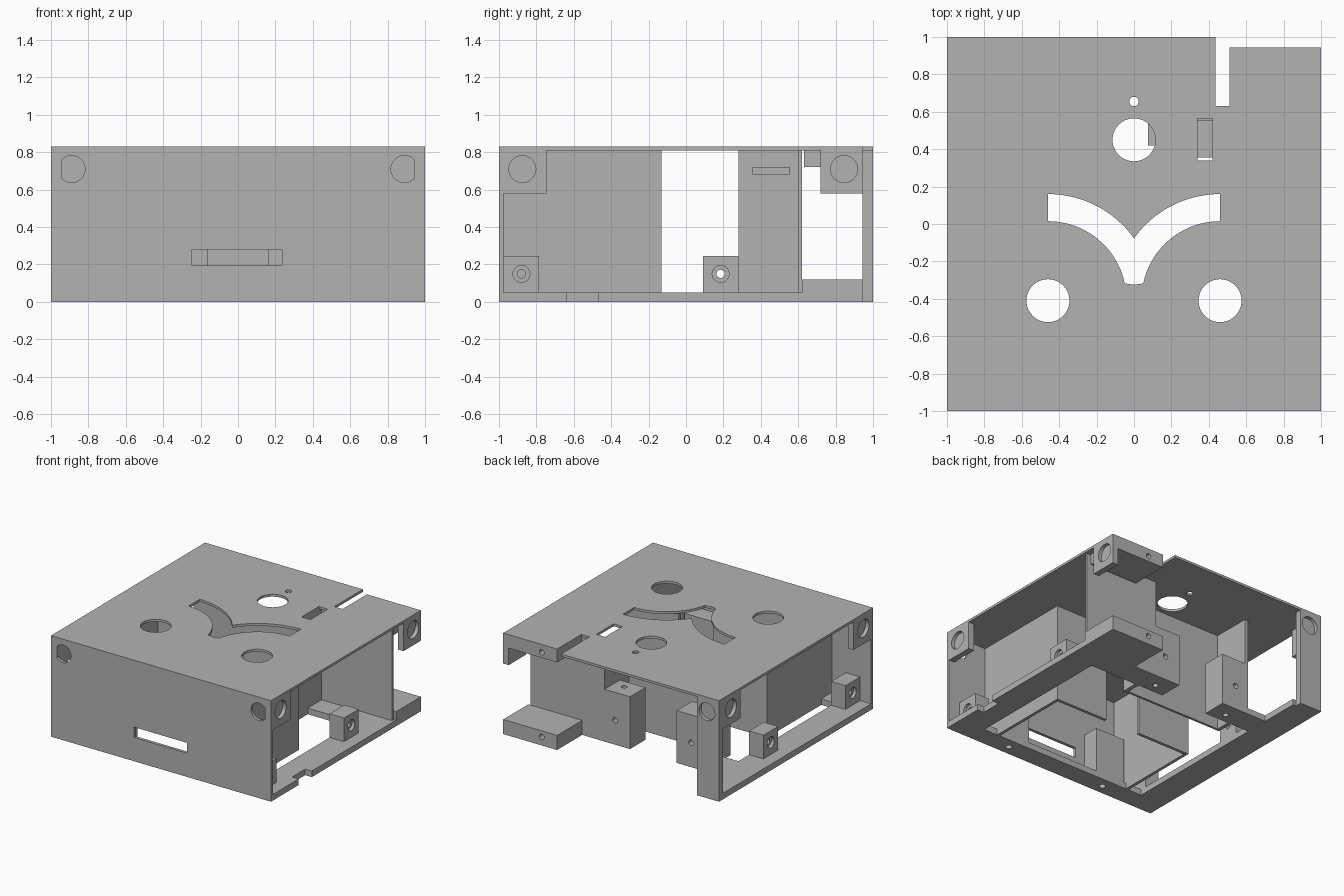
import bpy, bmesh
from math import sin, cos, radians, acos, degrees
from mathutils import Matrix

cube = bpy.data.objects.get("Cube")
if cube:
    bpy.data.objects.remove(cube, do_unlink=True)

gray = bpy.data.materials.new("plain gray")
gray.use_nodes = True
gray.diffuse_color = (0.45, 0.45, 0.45, 1)
gray.node_tree.nodes["Principled BSDF"].inputs["Base Color"].default_value = gray.diffuse_color

TOP, CEIL, FLOOR = 0.83, 0.81, 0.05


def finish(name, bm):
    bmesh.ops.recalc_face_normals(bm, faces=bm.faces)
    mesh = bpy.data.meshes.new(name)
    bm.to_mesh(mesh)
    bm.free()
    mesh.materials.append(gray)
    obj = bpy.data.objects.new(name, mesh)
    bpy.context.collection.objects.link(obj)
    return obj


def box(name, x, y, z):
    bm = bmesh.new()
    bmesh.ops.create_cube(bm, size=1)
    for v in bm.verts:
        v.co = [r[0] if c < 0 else r[1] for c, r in zip(v.co, (x, y, z))]
    return finish(name, bm)


def prism(name, points, z0, z1):
    bm = bmesh.new()
    face = bm.faces.new([bm.verts.new((px, py, z0)) for px, py in points])
    new = bmesh.ops.extrude_face_region(bm, geom=[face])["geom"]
    bmesh.ops.translate(bm, vec=(0, 0, z1 - z0),
                        verts=[g for g in new if isinstance(g, bmesh.types.BMVert)])
    return finish(name, bm)


def rod(axis, centre, radius, depth):
    """Round cutter along an axis."""
    bm = bmesh.new()
    turn = {"x": Matrix.Rotation(radians(90), 4, "Y"),
            "y": Matrix.Rotation(radians(90), 4, "X"), "z": Matrix()}[axis]
    bmesh.ops.create_cone(bm, cap_ends=True, segments=40, radius1=radius, radius2=radius,
                          depth=depth, matrix=Matrix.Translation(centre) @ turn)
    return finish("cutter", bm)


def cut(obj, *cutters, op="DIFFERENCE"):
    for c in cutters:
        c.hide_render = True
        mod = obj.modifiers.new("cut", "BOOLEAN")
        mod.operation, mod.solver, mod.object = op, "EXACT", c
        bpy.context.view_layer.objects.active = obj
        bpy.ops.object.modifier_apply(modifier=mod.name)
        bpy.data.objects.remove(c, do_unlink=True)
    return obj


def mirrored(a, b, side):
    return (a, b) if side > 0 else (-b, -a)


# Winged opening: two ring pieces that meet in the middle
CX, CY, R_OUT, R_IN = 0.46, -0.405, 0.565, 0.42


def arc(radius, start, end, n=16):
    return [(CX + radius * cos(radians(start + (end - start) * i / n)),
             CY + radius * sin(radians(start + (end - start) * i / n))) for i in range(n + 1)]


meet = 180 - degrees(acos(CX / R_OUT))
half = arc(R_OUT, meet, 90)[1:] + arc(R_IN, 90, 168)
tip_y = CY + R_OUT * sin(radians(meet))
wing = [(0, tip_y)] + half + [(0, -0.325)] + [(-px, py) for px, py in reversed(half)]

# Top plate with its openings
top = prism("top_plate", [(-1, -1), (1, -1), (1, 0.945), (0.51, 0.945), (0.51, 0.63),
                          (0.435, 0.63), (0.435, 1), (-1, 1)], CEIL, TOP)
cut(top, prism("cutter", wing, 0.7, 0.9),
    rod("z", (-CX, -0.41, 0.8), 0.115, 0.3), rod("z", (CX, -0.41, 0.8), 0.115, 0.3),
    rod("z", (0, 0.45, 0.8), 0.115, 0.3), rod("z", (0, 0.655, 0.8), 0.025, 0.3),
    box("cutter", (0.34, 0.42), (0.34, 0.565), (0.7, 0.9)))
box("slot_tab", (0.34, 0.42), (0.355, 0.555), (0.68, 0.72))

# Front wall with a slot and two round holes, each trimmed on its outer side
front = box("front_wall", (-1, 1), (-1, -0.975), (0, CEIL))
cut(front, box("cutter", (-0.245, 0.235), (-1.1, -0.9), (0.195, 0.28)))
for s in (1, -1):
    hole = cut(rod("y", (s * 0.89, -1, 0.71), 0.072, 0.2),
               box("cutter", mirrored(0.6, 0.945, s), (-2, 0), (0, 1)), op="INTERSECT")
    cut(front, hole)

# Back corner post on the right side of the model
post = box("back_post", (-1, -0.8), (0.945, 1), (0, CEIL))
cut(post, rod("y", (-0.89, 1, 0.71), 0.072, 0.06))

for s, side in ((1, "left"), (-1, "right")):
    # Corner legs with shallow round recesses
    for y0, y1, yc, end in ((-0.975, -0.745, -0.875, "front"), (0.72, 0.945, 0.845, "back")):
        leg = box(f"{side}_{end}_leg", mirrored(0.95, 1, s), (y0, y1), (0.58, CEIL))
        cut(leg, rod("x", (s, yc, 0.71), 0.072, 0.06))

    # Bottom rail and its drilled blocks
    rail = box(f"{side}_bottom_rail", mirrored(0.77, 1, s), (-0.975, 0.945), (0, FLOOR))
    if s > 0:
        cut(rail, box("cutter", (0.94, 1.1), (-0.64, -0.47), (-0.1, 0.1)))
    for y0, y1, end in ((-0.975, -0.785, "front"), (0.09, 0.28, "middle")):
        mid = (y0 + y1) / 2
        block = box(f"{side}_{end}_rail_block", mirrored(0.77, 0.9, s), (y0, y1), (FLOOR, 0.245))
        cut(block, rod("x", (s * 0.9, mid, 0.15), 0.045, 0.05),
            rod("x", (s * 0.83, mid, 0.15), 0.022, 0.3))

    # Front compartment walls, screw columns and ledges
    box(f"{side}_compartment_side", mirrored(0.62, 0.645, s), (-0.975, -0.13), (0, CEIL))
    box(f"{side}_compartment_back", mirrored(0.16, 0.645, s), (-0.155, -0.13), (0, CEIL))
    column = box(f"{side}_front_column", mirrored(0.33, 0.6, s), (-0.975, -0.835), (FLOOR, 0.42))
    cut(column, rod("z", (s * 0.46, -0.92, FLOOR), 0.025, 0.3))
    ledge = box(f"{side}_ledge", mirrored(0.33, 0.62, s), (-0.27, -0.155), (0.13, 0.42))
    cut(ledge, rod("z", (s * 0.467, -0.2, 0.13), 0.025, 0.3))

# Front strip of the bottom
strip = box("front_bottom_strip", (-0.77, 0.77), (-0.975, -0.835), (0, FLOOR))
cut(strip, rod("z", (0.46, -0.92, 0), 0.025, 0.3), rod("z", (-0.46, -0.92, 0), 0.025, 0.3))

# Rear compartment, open at the back
box("rear_compartment_front", (-0.6, 0.34), (0.28, 0.3), (0, CEIL))
box("rear_compartment_left", (0.306, 0.34), (0.3, 0.62), (0, CEIL))
box("rear_compartment_right", (-0.6, -0.57), (0.3, 0.62), (0, CEIL))
box("rear_wall", (0.34, 0.98), (0.6, 0.62), (FLOOR, CEIL))
for name, x0, x1, xc in (("left", 0.075, 0.306, 0.21), ("right", -0.57, -0.35, -0.48)):
    block = box(f"rear_{name}_block", (x0, x1), (0.42, 0.62), (FLOOR, 0.43))
    cut(block, rod("y", (xc, 0.62, 0.2), 0.022, 0.15), rod("z", (xc, 0.5, 0.25), 0.022, 0.6))

# Crossbars of the bottom
for name, x0, x1, xc in (("left", 0.075, 0.77, 0.21), ("right", -0.77, -0.35, -0.48)):
    bar = box(f"{name}_crossbar", (x0, x1), (0.42, 0.62), (0, FLOOR))
    cut(bar, rod("z", (xc, 0.5, 0), 0.022, 0.3))

# Upper and lower beams of the back bay
upper = box("upper_back_beam", (0.51, 0.95), (0.63, 0.945), (0.72, CEIL))
cut(upper, rod("y", (0.65, 0.945, 0.765), 0.022, 0.15))
lower = box("lower_back_slab", (0.51, 1), (0.62, 0.945), (0, 0.12))
cut(lower, rod("y", (0.65, 0.945, 0.07), 0.022, 0.15))
